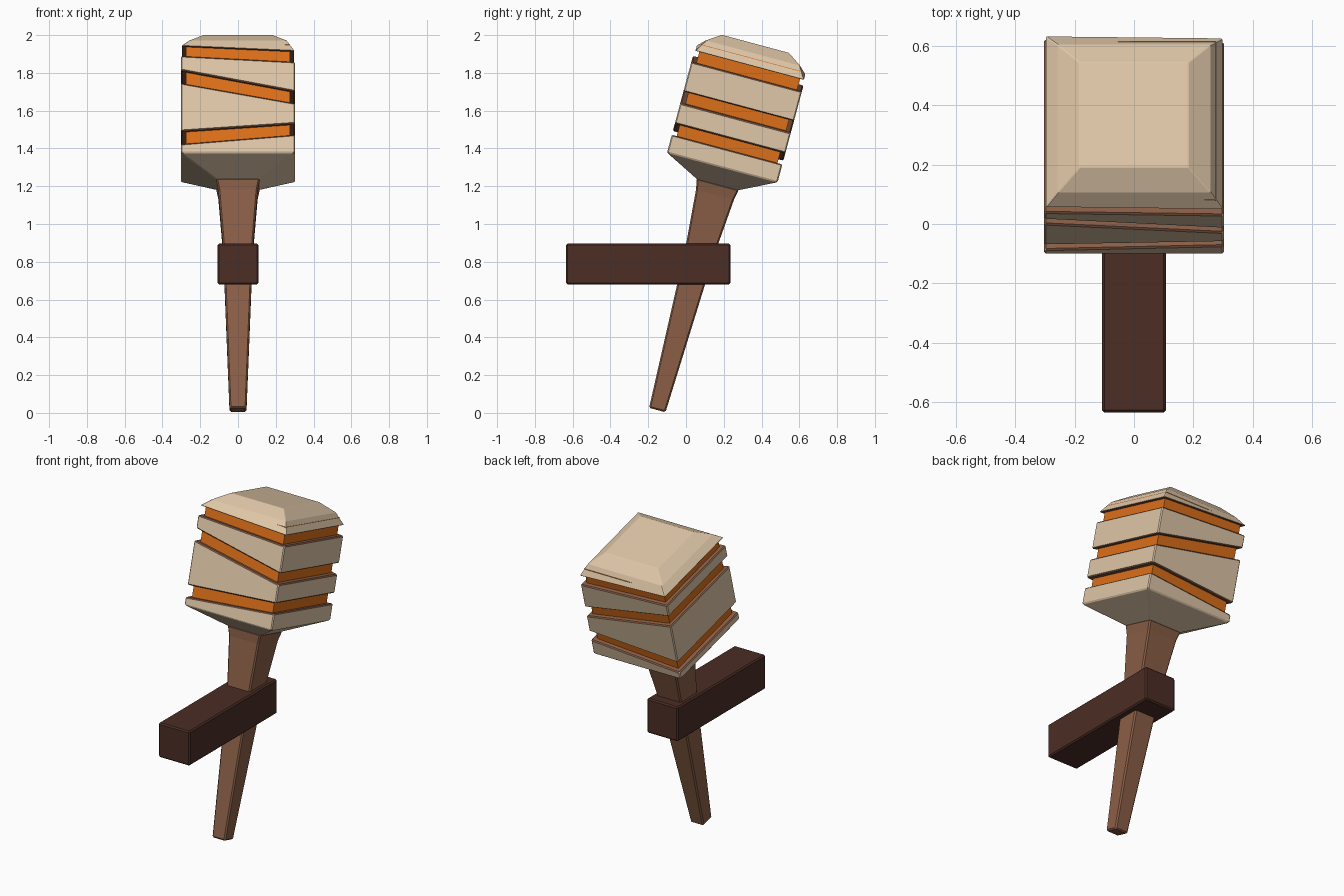
import bpy
import bmesh
from math import radians

cube = bpy.data.objects.get("Cube")
if cube:
    bpy.data.objects.remove(cube, do_unlink=True)


def material(name, rgb):
    m = bpy.data.materials.new(name)
    m.use_nodes = True
    m.diffuse_color = (*rgb, 1)
    m.node_tree.nodes["Principled BSDF"].inputs["Base Color"].default_value = (*rgb, 1)
    return m


CREAM = material("cream", (0.74, 0.57, 0.39))
BROWN = material("brown_wood", (0.26, 0.115, 0.063))
DARK = material("dark_wood", (0.072, 0.026, 0.018))
ORANGE = material("glowing_orange", (0.72, 0.16, 0.01))


def square_loft(name, rings, side, bottom=None, top=None, bevel=0.006, tilted=True):
    """Square rings (half width, height at -x, height at +x) joined into a solid."""
    mats = list(dict.fromkeys([side, bottom or side, top or side]))
    bm = bmesh.new()
    loops = []
    for half, low, high in rings:
        corners = [(-1, -1), (1, -1), (1, 1), (-1, 1)]
        loops.append([bm.verts.new((half * x, half * y, high if x > 0 else low))
                      for x, y in corners])
    for a, b in zip(loops, loops[1:]):
        for i in range(4):
            j = (i + 1) % 4
            bm.faces.new((a[i], a[j], b[j], b[i]))
    bm.faces.new(loops[0][::-1]).material_index = mats.index(bottom or side)
    bm.faces.new(loops[-1]).material_index = mats.index(top or side)
    mesh = bpy.data.meshes.new(name)
    bm.to_mesh(mesh)
    bm.free()
    for m in mats:
        mesh.materials.append(m)
    obj = bpy.data.objects.new(name, mesh)
    bpy.context.collection.objects.link(obj)
    if bevel:
        mod = obj.modifiers.new("soft_edges", "BEVEL")
        mod.width = bevel
        mod.segments = 1
    # Lean the whole torch backwards
    if tilted:
        obj.rotation_euler.x = radians(-15)
        obj.location = (0, -0.152, 0.015)
    return obj


# Tapered handle
square_loft("handle", [(0.045, 0, 0), (0.078, 0.86, 0.86), (0.104, 1.18, 1.18),
                       (0.116, 1.24, 1.24)], BROWN, bevel=0.008)

# Glowing core seen through the slanted gaps
square_loft("glowing_core", [(0.276, 1.345, 1.345), (0.276, 1.93, 1.93)], ORANGE, bevel=0)

# Head blocks, with gaps slanting from side to side
W = 0.303
square_loft("head_base", [(0.113, 1.235, 1.235), (W, 1.33, 1.33), (W, 1.377, 1.428)],
            CREAM, top=BROWN)
square_loft("lower_block", [(W, 1.448, 1.49), (W, 1.711, 1.60)], CREAM, BROWN, BROWN)
square_loft("upper_block", [(W, 1.782, 1.665), (W, 1.86, 1.827)], CREAM, BROWN, BROWN)
square_loft("head_cap", [(0.299, 1.917, 1.889), (0.258, 1.957, 1.957),
                         (0.183, 2.007, 2.007)], CREAM, bottom=BROWN, bevel=0.003)

# Horizontal wall bracket
bracket = square_loft("bracket", [(0.108, -0.108, -0.108), (0.108, 0.108, 0.108)],
                      DARK, bevel=0, tilted=False)
for v in bracket.data.vertices:
    v.co.y = 0.235 if v.co.y > 0 else -0.635
bracket.location.z = 0.788
edge = bracket.modifiers.new("soft_edges", "BEVEL")
edge.width = 0.008
edge.segments = 1
